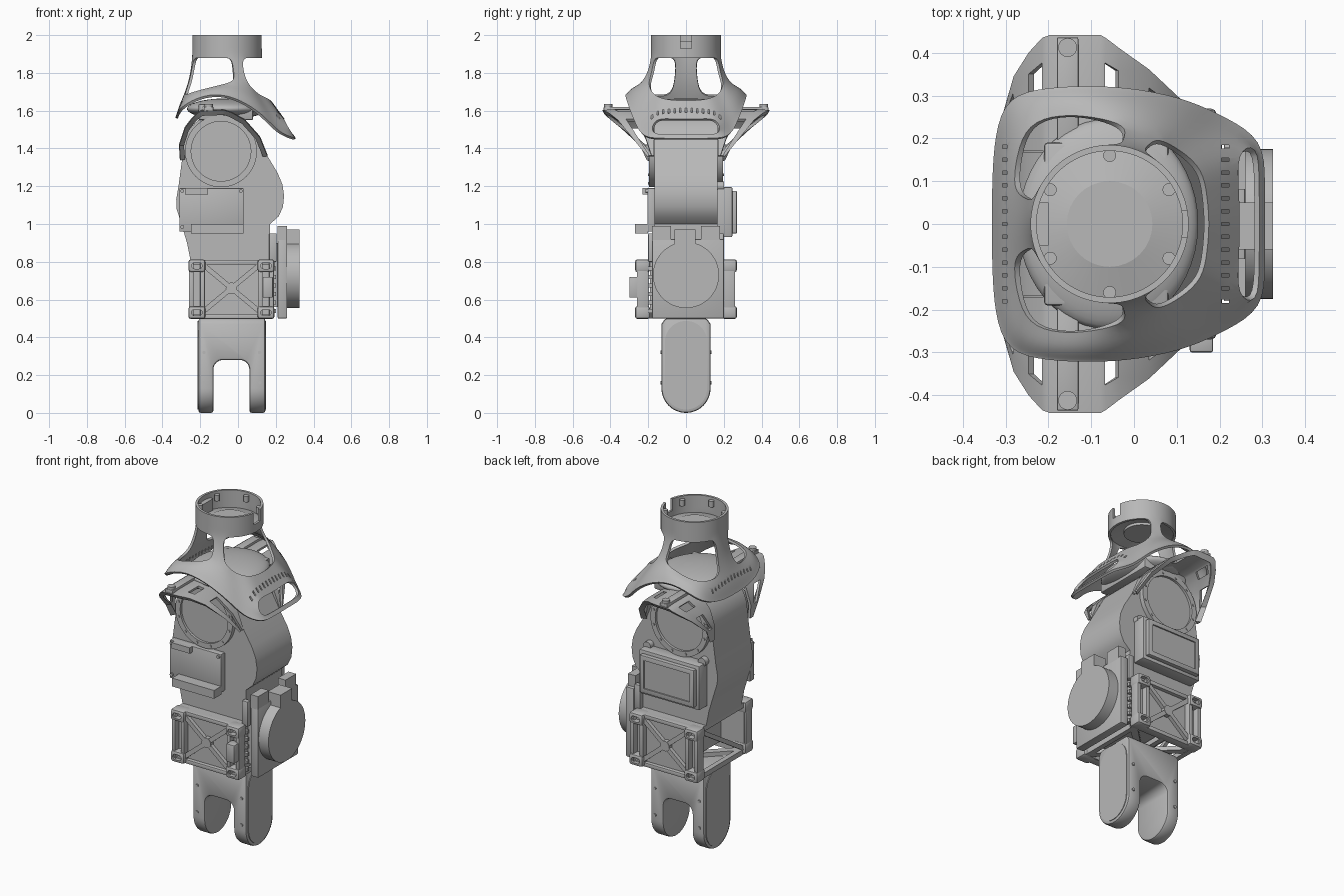
import bpy, bmesh
from math import sin, cos, pi, radians
from mathutils import Vector

old = bpy.data.objects.get("Cube")
if old:
    bpy.data.objects.remove(old)

grey = bpy.data.materials.new("plain_grey")
grey.use_nodes = True
grey.diffuse_color = (0.48, 0.48, 0.48, 1)
grey.node_tree.nodes["Principled BSDF"].inputs["Base Color"].default_value = (0.48, 0.48, 0.48, 1)


def add(name, bm):
    bmesh.ops.recalc_face_normals(bm, faces=bm.faces)
    me = bpy.data.meshes.new(name)
    bm.to_mesh(me)
    bm.free()
    me.materials.append(grey)
    ob = bpy.data.objects.new(name, me)
    bpy.context.collection.objects.link(ob)
    return ob


def box(name, x, y, z, bevel=0):
    bm = bmesh.new()
    bmesh.ops.create_cube(bm, size=1)
    for v in bm.verts:
        v.co = [(r[0] + r[1]) / 2 + c * (r[1] - r[0]) for c, r in zip(v.co, (x, y, z))]
    if bevel:
        bmesh.ops.bevel(bm, geom=bm.edges[:], offset=bevel, segments=2, profile=0.5, affect='EDGES')
    return add(name, bm)


def prism(name, pts, axis, a, b):
    """Extrude a 2D outline along x, y or z between a and b."""
    place = {'x': lambda p, t: (t, *p), 'y': lambda p, t: (p[0], t, p[1]), 'z': lambda p, t: (*p, t)}[axis]
    bm = bmesh.new()
    lo, hi = ([bm.verts.new(place(p, t)) for p in pts] for t in (a, b))
    n = len(pts)
    bm.faces.new(lo)
    bm.faces.new(hi)
    for i in range(n):
        j = (i + 1) % n
        bm.faces.new((lo[i], lo[j], hi[j], hi[i]))
    return add(name, bm)


def arc(cx, cy, r, start=0, end=360, n=48):
    steps = n if end - start == 360 else n + 1
    return [(cx + r * cos(radians(start + (end - start) * i / n)),
             cy + r * sin(radians(start + (end - start) * i / n))) for i in range(steps)]


def beam(name, p, q, w, t):
    p, q = Vector(p), Vector(q)
    bm = bmesh.new()
    bmesh.ops.create_cube(bm, size=1)
    turn = (q - p).to_track_quat('Z', 'Y')
    for v in bm.verts:
        v.co = (p + q) / 2 + turn @ Vector((v.co.x * w, v.co.y * t, v.co.z * (q - p).length))
    return add(name, bm)


def cut(ob, cutter):
    m = ob.modifiers.new("cut", 'BOOLEAN')
    m.object, m.solver = cutter, 'EXACT'
    cutter.hide_render = True
    cutters.append(cutter)


def grid(name, rows, closed, skip=lambda i, j: False):
    bm = bmesh.new()
    vs = [[bm.verts.new(p) for p in row] for row in rows]
    n = len(rows[0])
    for i in range(len(rows) - 1):
        for j in range(n if closed else n - 1):
            if not skip(i, j):
                k = (j + 1) % n
                bm.faces.new((vs[i][j], vs[i][k], vs[i + 1][k], vs[i + 1][j]))
    return add(name, bm)


def mod(ob, kind, **settings):
    m = ob.modifiers.new(kind.lower(), kind)
    for k, v in settings.items():
        setattr(m, k, v)


def span(s, a, b):
    return tuple(sorted((s * a, s * b)))


cutters = []

# Lower fork with rounded legs
stadium = arc(0, 0.13, 0.13, 180, 360, 24) + [(0.13, 0.47), (0.11, 0.5), (-0.11, 0.5), (-0.13, 0.47)]
fork = prism("lower_fork", stadium, 'x', -0.21, 0.145)
slot = [(-0.13, -0.1), (0.06, -0.1)] + arc(0.01, 0.23, 0.05, 0, 90, 8) + arc(-0.08, 0.23, 0.05, 90, 180, 8)
cut(fork, prism("fork_slot", slot, 'y', -0.3, 0.3))
mod(fork, 'BEVEL', width=0.012, segments=2, limit_method='ANGLE', angle_limit=radians(50))
cover = arc(0, 0.13, 0.112, 180, 360, 24) + arc(0, 0.375, 0.112, 0, 180, 24)
for x in (-0.21, 0.145):
    prism("fork_cover", cover, 'x', x - 0.004, x + 0.004)
    for y in (-0.13, 0.13):
        for z in (0.16, 0.32):
            px = x + (0.03 if x < 0 else -0.03)
            prism("fork_bolt", arc(px, z, 0.009, n=12), 'y', y - 0.006, y + 0.006)

# Hollow waist frame with crossed braces and rounded corner blocks
box("waist_top", (-0.25, 0.18), (-0.21, 0.21), (0.78, 0.81))
box("waist_core", (-0.1, 0.18), (-0.19, 0.19), (0.54, 0.79))
for x in (-0.25, -0.05, 0.15):
    box("waist_bottom_bar", (x, x + 0.03), (-0.21, 0.21), (0.5, 0.53))
for s in (-1, 1):
    beam("waist_bottom_cross", (-0.24, -s * 0.2, 0.515), (0.17, s * 0.2, 0.515), 0.04, 0.025)
    box("waist_panel", (-0.25, 0.18), span(s, 0.195, 0.225), (0.5, 0.81))
    for z in (0.497, 0.785):
        box("waist_rail", (-0.25, 0.18), span(s, 0.2, 0.247), (z, z + 0.025), 0.005)
    for x in (-0.26, -0.2, 0.105, 0.165):
        box("waist_post", (x, x + 0.025), span(s, 0.2, 0.26), (0.5, 0.81), 0.005)
    for a, b in ((0.54, 0.78), (0.78, 0.54)):
        beam("waist_cross", (-0.18, s * 0.24, a), (0.11, s * 0.24, b), 0.022, 0.026)
    prism("cross_hub", arc(-0.035, 0.66, 0.03, n=24), 'y', *span(s, 0.22, 0.253))
    for x in (-0.218, 0.148):
        for z in (0.531, 0.779):
            boss = box("corner_block", (x - 0.045, x + 0.045), span(s, 0.19, 0.27), (z - 0.034, z + 0.034), 0.014)
            hole = arc(x + 0.012, z, 0.016, -90, 90, 10) + arc(x - 0.012, z, 0.016, 90, 270, 10)
            cut(boss, prism("corner_hole", hole, 'y', *span(s, 0.235, 0.3)))
    box("waist_hinge", (0.165, 0.205), span(s, 0.17, 0.2), (0.8, 0.95), 0.005)
    for i in range(6):
        box("hinge_rib", (0.18, 0.2), span(s, 0.18, 0.2), (0.53 + i * 0.045, 0.55 + i * 0.045))
beam("waist_side_brace", (-0.235, -0.2, 0.53), (-0.235, 0.2, 0.78), 0.02, 0.025)
box("waist_connector", (0.13, 0.185), (-0.3, -0.24), (0.61, 0.72), 0.006)

# Round sensor unit on the +x side
box("unit_base", (0.18, 0.215), (-0.16, 0.16), (0.56, 0.9))
box("unit_plate", (0.21, 0.26), (-0.18, 0.2), (0.5, 0.92), 0.005)
prism("unit_drum", arc(0, 0.73, 0.175, n=64), 'x', 0.25, 0.325)
for y in (-0.18, 0.08):
    box("unit_top_block", (0.21, 0.26), (y, y + 0.1), (0.91, 0.99))
box("unit_middle_block", (0.24, 0.325), (-0.06, 0.05), (0.89, 0.97))

# Torso body
outline = [(-0.25, 0.8), (-0.27, 0.9), (-0.3, 1.0), (-0.325, 1.08), (-0.327, 1.13), (-0.315, 1.2),
           (-0.295, 1.35)] + arc(-0.09, 1.39, 0.2, 170, 25, 20)
outline += [(0.15, 1.37), (0.21, 1.27), (0.235, 1.21), (0.244, 1.15), (0.238, 1.09), (0.215, 1.04), (0.17, 1.0), (0.17, 0.8)]
prism("torso_body", outline, 'y', -0.168, 0.168)
box("neck_base", (-0.21, 0.08), (-0.19, 0.19), (1.55, 1.635), 0.008)

# Low smooth dome closing the space under the collar windows
bm = bmesh.new()
bmesh.ops.create_uvsphere(bm, u_segments=48, v_segments=24, radius=1)
for v in bm.verts:
    v.co = (-0.06 + 0.21 * v.co.x, 0.245 * v.co.y, 1.61 + 0.055 * v.co.z)
add("neck_dome", bm)

# Shoulder discs and arched brackets
arch = [(-0.3, 1.34, 0.2), (-0.305, 1.42, 0.24), (-0.275, 1.51, 0.34), (-0.24, 1.555, 0.395), (-0.21, 1.585, 0.428),
        (-0.195, 1.595, 0.434), (-0.08, 1.6, 0.434), (-0.07, 1.598, 0.428), (-0.04, 1.588, 0.405),
        (0.03, 1.55, 0.355), (0.11, 1.46, 0.28), (0.15, 1.36, 0.2)]
for s in (-1, 1):
    disc = prism("shoulder_disc", arc(-0.09, 1.385, 0.19, n=64), 'y', *span(s, 0.15, 0.195))
    cut(disc, prism("disc_recess", arc(-0.09, 1.385, 0.158, n=64), 'y', *span(s, 0.18, 0.3)))
    for a in range(15, 375, 30):
        bx, bz = -0.09 + 0.174 * cos(radians(a)), 1.385 + 0.174 * sin(radians(a))
        prism("disc_bolt", arc(bx, bz, 0.007, n=10), 'y', *span(s, 0.19, 0.2))
    rows = [[(x, s * (0.17 + (y - 0.17) * f), z) for x, z, y in arch] for f in (0, 0.42, 0.8, 1)]
    rows.append([(x + (-0.09 - x) * 0.06, s * (y - 0.02), z + (1.39 - z) * 0.08) for x, z, y in arch])
    bracket = grid("shoulder_bracket", rows, False, lambda i, j: i == 1 and j in (1, 3, 7, 9, 10))
    mod(bracket, 'SOLIDIFY', thickness=0.016, offset=0)
    box("bracket_bar", (-0.18, -0.13), span(s, 0.17, 0.436), (1.595, 1.62), 0.004)
    prism("bracket_bolt", arc(-0.155, s * 0.412, 0.022, n=20), 'z', 1.61, 1.635)

# Controller board on the -y side
box("board", (-0.31, 0.03), (-0.205, -0.165), (0.96, 1.19), 0.004)
box("board_ledge", (-0.25, 0.03), (-0.27, -0.2), (0.95, 1.0))
box("board_chip", (-0.28, -0.16), (-0.23, -0.2), (1.155, 1.19))
for x in (-0.295, 0.015):
    for z in (0.985, 1.175):
        prism("board_screw", arc(x, z, 0.01, n=12), 'y', -0.214, -0.2)

# Display box on the +y side
box("display_box", (-0.26, 0.14), (0.165, 0.245), (0.93, 1.195), 0.006)
rim_box = box("display_rim", (-0.24, 0.12), (0.24, 0.27), (0.95, 1.175), 0.005)
cut(rim_box, box("display_recess", (-0.212, 0.092), (0.262, 0.3), (0.978, 1.147)))
for x in (-0.245, 0.12):
    prism("display_ear", arc(x, 1.2, 0.025, n=20), 'y', 0.165, 0.2)

# Collar shell: neck ring, three pillars and flared shoulder skirt
rim = [(0.3, 0, 1.45), (0.3, 0.1, 1.45), (0.298, 0.195, 1.45), (0.21, 0.245, 1.48), (0.13, 0.285, 1.575),
       (0.01, 0.312, 1.655), (-0.1, 0.319, 1.685), (-0.2, 0.316, 1.67), (-0.292, 0.298, 1.62),
       (-0.319, 0.21, 1.58), (-0.325, 0.1, 1.56), (-0.325, 0, 1.56)]
sill_f = [0.27, 0.27, 0.3, 0.3, 0.3, 0.35, 0.5, 0.6, 0.6, 0.55, 0.5, 0.5]
sill_z = [1.65, 1.65, 1.66, 1.68, 1.73, 1.75, 1.73, 1.71, 1.69, 1.68, 1.68, 1.68]
half = []
for k, r in enumerate(rim):
    edge = Vector(r)
    neck = Vector((-0.057 + 0.18 * cos(pi * k / 11), 0.18 * sin(pi * k / 11), 1.88))
    sill = neck.lerp(edge, sill_f[k])
    sill.z = sill_z[k]
    mid = neck.lerp(sill, 0.3)
    mid.z = neck.z + (sill.z - neck.z) * 0.55
    up = Vector((0, 0, 1))
    half.append([neck + up * 0.12, neck + up * 0.05, neck, mid, sill,
                 sill.lerp(edge, 0.55) + up * 0.012, sill.lerp(edge, 0.9), edge])
flip = [[Vector((p.x, -p.y, p.z)) for p in col] for col in half[10:0:-1]]
rows = list(zip(*(half + flip)))
shell = grid("collar_shell", rows, True,
             lambda i, j: (i in (2, 3) and j not in (4, 10, 11, 17)) or (i == 5 and j in (0, 1, 20, 21)))
mod(shell, 'SUBSURF', levels=2, render_levels=2)
mod(shell, 'SOLIDIFY', thickness=0.014, offset=0)
cut(shell, box("ring_notch", (0.08, 0.2), (-0.03, 0.03), (1.93, 2.05)))
for i in range(13):
    y = -0.18 + i * 0.03
    for x, w in ((0.213, 0.009), (-0.302, 0.005)):
        cut(shell, box("vent_cut", (x - w, x + w), (y - 0.004, y + 0.004), (1.5, 1.75)))

# Parts inside the neck ring
prism("neck_disc", arc(-0.057, 0, 0.1, n=32), 'z', 1.89, 1.915)
skirt = grid("neck_skirt", [[(x, y, z) for x, y in arc(-0.057, 0, r, n=32)] for r, z in ((0.098, 1.91), (0.174, 1.89))], True)
mod(skirt, 'SOLIDIFY', thickness=0.008, offset=0)
for a in range(30, 390, 60):
    c, t = cos(radians(a)), sin(radians(a))
    prism("ring_tab", arc(-0.057 + 0.16 * c, 0.16 * t, 0.015, n=16), 'z', 1.95, 1.985)
box("ring_clip", (-0.235, -0.2), (-0.05, 0.05), (1.9, 1.97))

# Apply modifiers, drop cutters, smooth the curved faces
parts = [o for o in bpy.context.collection.objects if o.type == 'MESH' and grey.name in o.data.materials and o not in cutters]
bpy.ops.object.select_all(action='DESELECT')
for o in parts:
    o.select_set(True)
bpy.context.view_layer.objects.active = shell
bpy.ops.object.convert(target='MESH')
bpy.ops.object.shade_smooth_by_angle(angle=radians(35))
for c in cutters:
    bpy.data.objects.remove(c)
